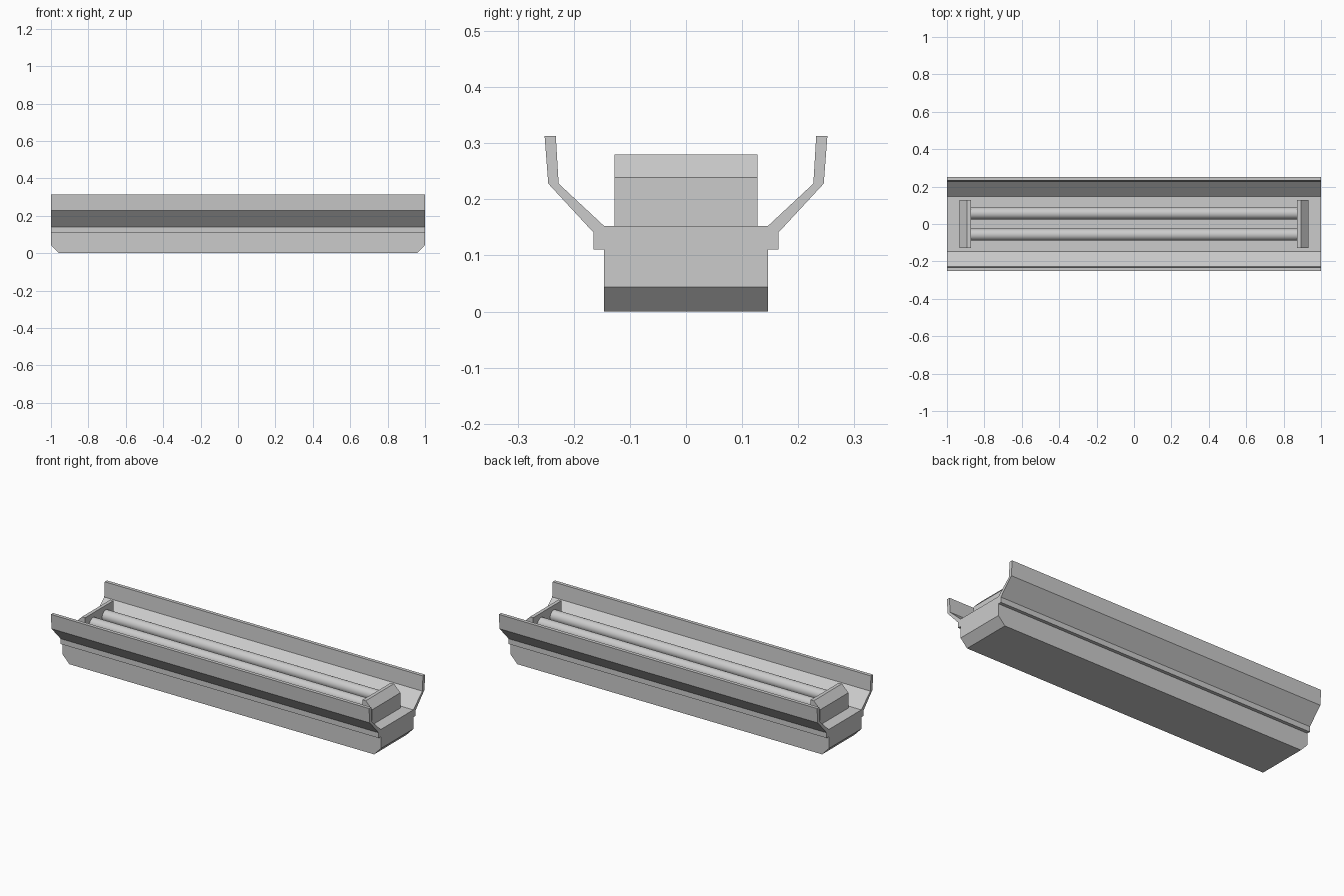
import bpy, bmesh
from math import pi
from mathutils import Vector

if "Cube" in bpy.data.objects:
    bpy.data.objects.remove(bpy.data.objects["Cube"])


def finish(bm, name):
    bmesh.ops.recalc_face_normals(bm, faces=bm.faces[:])
    me = bpy.data.meshes.new(name)
    bm.to_mesh(me)
    bm.free()
    ob = bpy.data.objects.new(name, me)
    bpy.context.collection.objects.link(ob)
    return ob


def prism(points, offset):
    """Closed outline of 3D points swept along an offset."""
    bm = bmesh.new()
    face = bm.faces.new([bm.verts.new(p) for p in points])
    ext = bmesh.ops.extrude_face_region(bm, geom=[face])
    moved = [v for v in ext["geom"] if isinstance(v, bmesh.types.BMVert)]
    bmesh.ops.translate(bm, verts=moved, vec=offset)
    return bm


# Housing with reflector wings: half outline (y, z), mirrored, swept along x
half = [(0.146, 0), (0.146, 0.111), (0.165, 0.111), (0.165, 0.141),
        (0.2455, 0.228), (0.252, 0.3125), (0.232, 0.3125),
        (0.227, 0.228), (0.146, 0.1525)]
outline = half + [(-y, z) for y, z in reversed(half)]
bm = prism([(-1, y, z) for y, z in outline], (2, 0, 0))

# Slanted lower ends of the housing
for s in (-1, 1):
    bmesh.ops.recalc_face_normals(bm, faces=bm.faces[:])
    cut = bmesh.ops.bisect_plane(
        bm, geom=bm.verts[:] + bm.edges[:] + bm.faces[:],
        plane_co=(s, 0, 0.044), plane_no=Vector((s * 0.044, 0, -0.042)).normalized(),
        clear_outer=True)
    rim = [e for e in cut["geom_cut"] if isinstance(e, bmesh.types.BMEdge)]
    bmesh.ops.holes_fill(bm, edges=[e for e in bm.edges if e.is_boundary], sides=0)
finish(bm, "housing_reflector")

# Lamp holders with a sloped outer top edge
for s, side in ((-1, "left"), (1, "right")):
    prof = [(0.872, 0.1525), (0.932, 0.1525), (0.932, 0.239),
            (0.892, 0.2795), (0.872, 0.2795)]
    finish(prism([(s * x, -0.127, z) for x, z in prof], (0, 0.254, 0)),
           f"lamp_holder_{side}")

# Fluorescent tubes between the holders
for y, side in ((-0.057, "front"), (0.057, "back")):
    bpy.ops.mesh.primitive_cylinder_add(vertices=32, radius=0.032, depth=1.75,
                                        location=(0, y, 0.222), rotation=(0, pi / 2, 0))
    tube = bpy.context.object
    tube.name = f"tube_{side}"
    bpy.ops.object.shade_smooth_by_angle()
